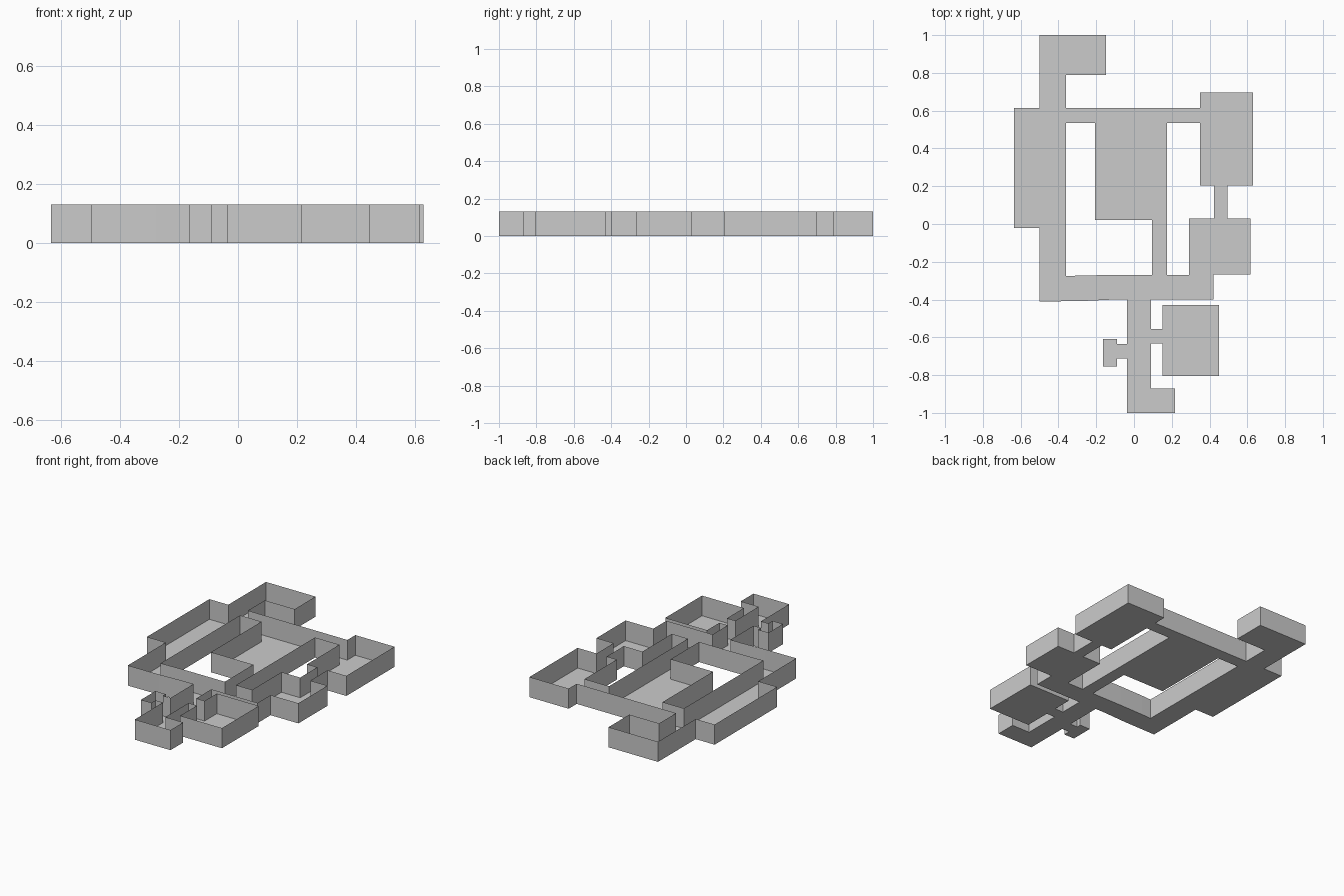
import bpy, bmesh

HEIGHT = 0.13

# Outer outline of the floor plan, clockwise from the north-west room
outer = [
    (-0.5, 1), (-0.147, 1), (-0.147, 0.788), (-0.36, 0.788), (-0.36, 0.615),
    (0.35, 0.615), (0.35, 0.697), (0.63, 0.697), (0.63, 0.205), (0.495, 0.205),
    (0.495, 0.03), (0.618, 0.03), (0.618, -0.267), (0.42, -0.267), (0.42, -0.4),
    (0.09, -0.4), (0.09, -0.555), (0.15, -0.555), (0.15, -0.43), (0.449, -0.43),
    (0.449, -0.805), (0.15, -0.805), (0.15, -0.632), (0.09, -0.632),
    (0.09, -0.87), (0.218, -0.87), (0.218, -1), (-0.037, -1), (-0.037, -0.712),
    (-0.09, -0.712), (-0.09, -0.755), (-0.164, -0.755), (-0.164, -0.608),
    (-0.09, -0.608), (-0.09, -0.636), (-0.037, -0.636), (-0.037, -0.4),
    (-0.11, -0.4), (-0.28, -0.408), (-0.5, -0.41), (-0.5, -0.022), (-0.635, -0.022),
    (-0.635, 0.615), (-0.5, 0.615)]

# The two open courts, clockwise
left_court = [(-0.36, 0.535), (-0.207, 0.535), (-0.207, 0.02), (0.095, 0.02),
              (0.095, -0.27), (-0.12, -0.27), (-0.29, -0.273), (-0.36, -0.276)]
right_court = [(0.175, 0.535), (0.35, 0.535), (0.35, 0.205), (0.423, 0.205),
               (0.423, 0.03), (0.29, 0.03), (0.29, -0.27), (0.175, -0.27)]


def add_object(name, bm):
    mesh = bpy.data.meshes.new(name)
    bm.to_mesh(mesh)
    bm.free()
    bpy.context.collection.objects.link(bpy.data.objects.new(name, mesh))


def add_walls(name, loop):
    """One upright sheet of wall along every edge of a closed outline."""
    bm = bmesh.new()
    low = [bm.verts.new((x, y, 0)) for x, y in loop]
    high = [bm.verts.new((x, y, HEIGHT)) for x, y in loop]
    for i in range(len(loop)):
        j = (i + 1) % len(loop)
        bm.faces.new((low[i], low[j], high[j], high[i]))
    add_object(name, bm)


# Floor: outline filled around the two courts
bm = bmesh.new()
edges = []
for loop in (outer, left_court, right_court):
    verts = [bm.verts.new((x, y, 0)) for x, y in loop]
    edges += [bm.edges.new((verts[i - 1], verts[i])) for i in range(len(verts))]
bmesh.ops.triangle_fill(bm, edges=edges, use_beauty=True, use_dissolve=False,
                        normal=(0, 0, -1))
add_object("floor", bm)

# Walls: outer shell and court surrounds
add_walls("outer_walls", outer[::-1])
add_walls("left_court_walls", left_court)
add_walls("right_court_walls", right_court)
